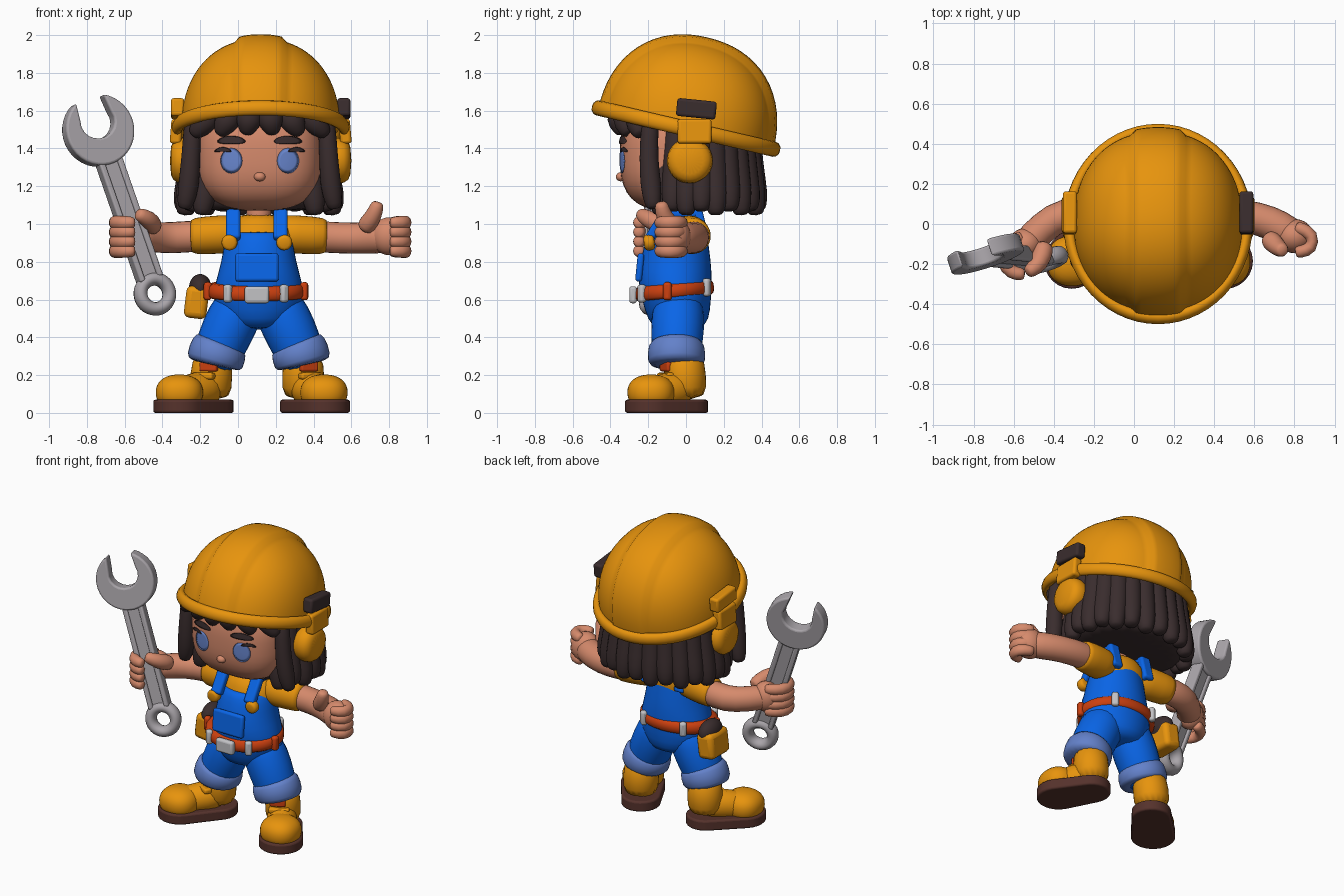
import bpy, bmesh, math
from mathutils import Vector, Matrix

cube = bpy.data.objects.get("Cube")
if cube:
    bpy.data.objects.remove(cube, do_unlink=True)

MATS = {}
for key, col in {"yellow": (.8, .295, .004), "denim blue": (.003, .14, .86), "skin": (.67, .255, .15),
                 "dark hair": (.042, .026, .027), "steel": (.4, .375, .4), "light metal": (.54, .54, .56),
                 "cuff blue": (.125, .22, .59), "belt red": (.61, .052, .005), "sole brown": (.092, .032, .025),
                 "eye blue": (.14, .24, .62)}.items():
    m = bpy.data.materials.new(key)
    m.use_nodes = True
    m.diffuse_color = (*col, 1)
    m.node_tree.nodes["Principled BSDF"].inputs["Base Color"].default_value = (*col, 1)
    MATS[key] = m

CX = .11  # body centre line
SIDES = (("right", -1), ("left", 1))


def finish(name, bm, mat, sub=0, bevel=0):
    bmesh.ops.recalc_face_normals(bm, faces=bm.faces)
    me = bpy.data.meshes.new(name)
    bm.to_mesh(me)
    bm.free()
    ob = bpy.data.objects.new(name, me)
    bpy.context.collection.objects.link(ob)
    me.materials.append(MATS[mat])
    if bevel:
        b = ob.modifiers.new("bevel", 'BEVEL')
        b.width, b.segments, b.limit_method = bevel, 3, 'ANGLE'
    if sub:
        ob.modifiers.new("smooth", 'SUBSURF').levels = sub
        ob.modifiers["smooth"].render_levels = sub
    for p in me.polygons:
        p.use_smooth = True
    if bevel:
        bpy.ops.object.select_all(action='DESELECT')
        ob.select_set(True)
        bpy.context.view_layer.objects.active = ob
        bpy.ops.object.shade_smooth_by_angle(angle=math.radians(40))
    return ob


def skin(name, rings, mat, sub=1):
    """Bridge rings of points and cap both ends."""
    bm = bmesh.new()
    loops = [[bm.verts.new(p) for p in r] for r in rings]
    n = len(loops[0])
    for a, b in zip(loops, loops[1:]):
        for i in range(n):
            bm.faces.new((a[i], a[(i + 1) % n], b[(i + 1) % n], b[i]))
    bm.faces.new(loops[0])
    bm.faces.new(loops[-1])
    return finish(name, bm, mat, sub)


def loft(name, secs, mat, n=20, tilt=0):
    """Stack of flat ellipses (x, y, z, rx, ry)."""
    turns = [math.tau * i / n for i in range(n)]
    return skin(name, [[(x + rx * math.cos(a), y + ry * math.sin(a), z + tilt * ry * math.sin(a))
                        for a in turns] for x, y, z, rx, ry in secs], mat)


def tube(name, pts, mat, cap=.5, n=12):
    """Round limb through (x, y, z, radius) points."""
    ps = [Vector(p[:3]) for p in pts]
    rs = [p[3] for p in pts]
    d0, d1 = (ps[0] - ps[1]).normalized(), (ps[-1] - ps[-2]).normalized()
    if cap:
        ps = [ps[0] + d0 * rs[0] * cap] + ps + [ps[-1] + d1 * rs[-1] * cap]
        rs = [rs[0] * .65] + rs + [rs[-1] * .65]
    whole = (ps[-1] - ps[0]).normalized()
    ref = Vector((0, 1, 0)) if abs(whole.z) > .7 else Vector((0, 0, 1))
    rings = []
    for i, (p, r) in enumerate(zip(ps, rs)):
        t = (ps[min(i + 1, len(ps) - 1)] - ps[max(i - 1, 0)]).normalized()
        s = t.cross(ref).normalized()
        u = s.cross(t)
        rings.append([p + r * (math.cos(a) * s + math.sin(a) * u)
                      for a in (math.tau * k / n for k in range(n))])
    return skin(name, rings, mat)


def ball(name, loc, rad, mat, power=2.0, seg=32):
    bm = bmesh.new()
    bmesh.ops.create_uvsphere(bm, u_segments=seg, v_segments=seg // 2, radius=1)
    for v in bm.verts:
        k = sum(abs(c) ** power for c in v.co) ** (-1 / power)
        v.co = Vector(loc) + Vector([c * k * r for c, r in zip(v.co, rad)])
    return finish(name, bm, mat)


def box(name, loc, size, mat, rot=(0, 0, 0), bevel=.015, frame=Matrix()):
    bm = bmesh.new()
    bmesh.ops.create_cube(bm, size=1, matrix=Matrix.Diagonal((*size, 1)))
    ob = finish(name, bm, mat, bevel=bevel)
    ob.matrix_world = frame @ Matrix.Translation(loc) @ Matrix.LocRotScale(
        None, Matrix.Rotation(rot[2], 3, 'Z') @ Matrix.Rotation(rot[1], 3, 'Y') @ Matrix.Rotation(rot[0], 3, 'X'), None)
    return ob


def prism(name, outline, depth, mat, frame, bevel=.015):
    """Outline in local x, z with thickness along local y."""
    bm = bmesh.new()
    f = bm.faces.new([bm.verts.new((x, -depth / 2, z)) for x, z in outline])
    g = bmesh.ops.extrude_face_region(bm, geom=[f])["geom"]
    bmesh.ops.translate(bm, verts=[v for v in g if isinstance(v, bmesh.types.BMVert)], vec=(0, depth, 0))
    finish(name, bm, mat, bevel=bevel).matrix_world = frame


def torus(name, major, minor, mat, frame):
    bpy.ops.mesh.primitive_torus_add(major_radius=major, minor_radius=minor, major_segments=56, minor_segments=12)
    ob = bpy.context.object
    ob.name = name
    ob.matrix_world = frame
    ob.data.materials.append(MATS[mat])
    bpy.ops.object.shade_smooth_by_angle(angle=math.radians(60))


# Head and painted face
HC, HR, HP = Vector((CX + .005, -.065, 1.36)), (.33, .285, .29), 2.8
ball("head", HC, HR, "skin", HP, 48)
ball("nose", (HC.x, -.345, 1.25), (.03, .026, .024), "skin")
tube("neck", [(CX, -.03, .98, .07), (CX, -.03, 1.14, .07)], "skin")


def face_plate(name, cx, cz, rx, rz, mat, lift, bend=0):
    rings = []
    for k in (1, .7, .4, .05):
        ring = []
        for i in range(24):
            dx, dz = k * rx * math.cos(math.tau * i / 24), k * rz * math.sin(math.tau * i / 24)
            x, z = cx + dx, cz + dz - bend * (dx / rx) ** 2
            room = 1 - abs((x - HC.x) / HR[0]) ** HP - abs((z - HC.z) / HR[2]) ** HP
            ring.append((x, HC.y - HR[1] * max(room, 0) ** (1 / HP) - lift, z))
        rings.append(ring)
    skin(name, rings, mat, 0)


for side, s in SIDES:
    face_plate(side + "_eye", HC.x + s * .15, 1.335, .058, .067, "eye blue", .005)
    face_plate(side + "_lashes", HC.x + s * .195, 1.395, .045, .012, "dark hair", .008, .01)
    face_plate(side + "_eyebrow", HC.x + s * .15, 1.445, .075, .022, "dark hair", .008, .008)

# Hair: core mass, hanging strands, face locks and fringe
loft("hair_core", [(CX, .085, z, rx, ry) for z, rx, ry in
                   ((1.07, .34, .27), (1.09, .385, .3), (1.25, .385, .3), (1.4, .37, .3), (1.55, .36, .3))], "dark hair")
for i in range(19):
    a = math.radians(-42 + i * 264 / 18)
    low = 1.07 + .02 * (i % 2)
    tube(f"hair_strand_{i}", [(CX + .39 * k * math.cos(a), .07 + .3 * k * math.sin(a), z, r) for k, z, r in
                              ((.85, 1.52, .07), (.91, 1.3, .07), (1, 1.15, .068), (1.03, low, .05))], "dark hair")
for side, s in SIDES:
    tube(side + "_face_lock", [(HC.x + s * .355, -.19, 1.53, .05), (HC.x + s * .365, -.2, 1.35, .05),
                               (HC.x + s * .375, -.185, 1.2, .06), (HC.x + s * .395, -.175, 1.1, .045)], "dark hair")
    box(side + "_strap_clip", (HC.x + s * .335, -.245, 1.5), (.035, .06, .05), "light metal")
for i in range(6):
    u = (i - 2.5) / 2.5
    x, y = HC.x + .25 * u, .1 * u * u
    tube(f"fringe_{i}", [(x, -.33 + y, 1.6, .07), (x + .04 * u, -.365 + y, 1.54, .075),
                         (x + .09 * u, -.345 + y, 1.5 - .015 * abs(u), .045)], "dark hair")

# Helmet with raised centre band and rim, tipped back
TIP = Matrix.Translation((CX + .01, 0, 1.505)) @ Matrix.Rotation(math.radians(-13.2), 4, 'X')
bm = bmesh.new()
bmesh.ops.create_uvsphere(bm, u_segments=64, v_segments=48, radius=1, matrix=Matrix.Rotation(math.pi / 2, 4, 'Y'))
for v in bm.verts:
    k = sum(abs(c) ** 2.2 for c in v.co) ** (-1 / 2.2)
    v.co = Vector((v.co.x * k * .42, v.co.y * k * .455, v.co.z * k * .473))
    if abs(v.co.x) < .12:
        v.co.yz *= 1.048
bmesh.ops.bisect_plane(bm, geom=bm.verts[:] + bm.edges[:] + bm.faces[:], plane_co=(0, 0, .005),
                       plane_no=(0, 0, -1), clear_outer=True)
bmesh.ops.holes_fill(bm, edges=[e for e in bm.edges if e.is_boundary])
finish("helmet_dome", bm, "yellow").matrix_world = TIP
torus("helmet_rim", 1, .065, "yellow", TIP @ Matrix.Diagonal((.443, .481, .62, 1)))

# Ear protectors
for side, s in SIDES:
    x = CX + .01 + s * .425
    tube(side + "_ear_cup", [(x - s * .06, .02, 1.335, .125), (x + s * .025, .02, 1.335, .125)], "yellow", .25, 20)
    box(side + "_ear_arm", (x + s * .022, .045, 1.49), (.06, .18, .13), "yellow", (0, s * -.08, 0))
    box(side + "_ear_clip", (x + s * .015, .055, 1.61), (.07, .21, .095), "dark hair" if s > 0 else "yellow", (-.1, 0, 0))

# Shirt, overalls and belt
loft("shirt", [(CX, y, z, rx, ry) for y, z, rx, ry in
               ((-.04, .8, .17, .14), (-.03, .9, .19, .15), (-.02, .99, .18, .14), (-.02, 1.06, .1, .09))], "yellow")
loft("overalls", [(CX, y, z, rx, ry) for y, z, rx, ry in
                  ((-.04, .44, .13, .12), (-.04, .49, .2, .165), (-.05, .6, .25, .185), (-.06, .7, .23, .2),
                   (-.055, .8, .2, .19), (-.05, .9, .185, .17), (-.04, .95, .165, .155), (-.04, .96, .15, .14))], "denim blue")
box("bib_pocket", (CX - .01, -.245, .77), (.23, .035, .15), "denim blue", (-.1, 0, 0))
loft("belt", [(CX - .015, -.062, z, rx, rx - .05) for z, rx in
              ((.605, .24), (.61, .265), (.685, .262), (.69, .23))], "belt red", 28, .09)
box("belt_buckle", (CX - .01, -.28, .625), (.13, .04, .09), "light metal")
for i, deg in enumerate((-125, -55, -10, 55, 125, 190)):
    a = math.radians(deg)
    box(f"belt_loop_{i}", (CX - .015 + .26 * math.cos(a), -.062 + .21 * math.sin(a), .648 + .02 * math.sin(a)),
        (.04, .045, .095), "belt red" if i in (2, 5) else "light metal", (0, 0, a))
box("tool_pouch", (-.22, .02, .585), (.12, .2, .17), "yellow", (0, .12, 0), .03)
ball("pouch_flap", (-.2, .02, .66), (.06, .1, .075), "dark hair")
for side, s in SIDES:
    x = CX - .01 + s * .125
    for name, y0, y1 in (("front", -.2, -.1), ("back", .1, .06)):
        box(f"{side}_{name}_strap", (x, (y0 + y1) / 2, .995), (.075, .05, .18), "denim blue",
            (math.atan2(y0 - y1, .16), 0, 0))
    box(side + "_shoulder_strap", (x, -.02, 1.055), (.075, .17, .04), "denim blue")
    tube(side + "_strap_button", [(CX - .01 + s * .145, -.175, .905, .045), (CX - .01 + s * .145, -.215, .9, .045)], "yellow", .2)

# Legs, cuffs and boots; the right foot turns out further
for side, s in SIDES:
    def at(x, y, z, *r):
        return (CX + s * x, y, z, *r)
    heel, toe = (.235, .345) if s > 0 else (.255, .42)
    mid = (heel + toe) / 2
    tube(side + "_leg", [at(.1, -.04, .57, .145), at(.165, -.045, .44, .148), at(.225, -.05, .3, .135)], "denim blue")
    tube(side + "_cuff", [at(.2, -.05, .375, .125), at(.205, -.05, .365, .152), at(.235, -.05, .265, .158),
                          at(.238, -.05, .25, .13)], "cuff blue", 0, 20)
    tube(side + "_boot_shaft", [at(.235, -.015, .32, .11), at(heel, -.005, .2, .113), at(heel, 0, .06, .118)], "yellow", 0, 16)
    tube(side + "_boot_instep", [at(heel + .01, -.03, .13, .1), at(mid + .01, -.11, .115, .1), at(toe, -.18, .105, .085)], "yellow")
    ball(side + "_boot_toe", at(toe, -.185, .108), (.125, .125, .095), "yellow", 2.3)
    box(side + "_boot_tongue", at(.265, -.105, .245), (.1, .035, .05), "belt red", (0, 0, s * .45), .01)
    box(side + "_boot_strap", at(heel + .04, -.105, .195), (.13, .05, .035), "yellow", (0, 0, s * .5), .012)
    bm = bmesh.new()
    for x, y, r in ((heel, -.005, .122), (toe, -.185, .138)):
        for z in (0, .07):
            for k in range(24):
                a = math.tau * k / 24
                bm.verts.new(at(x + r * math.cos(a), y + r * math.sin(a), z))
    bmesh.ops.convex_hull(bm, input=bm.verts[:])
    bmesh.ops.dissolve_limit(bm, angle_limit=.02, verts=bm.verts[:], edges=bm.edges[:])
    finish(side + "_sole", bm, "sole brown", bevel=.012)
    tube(side + "_sleeve", [at(.08, 0, .95, .1), at(.2, .02, .945, .105), at(.355, .04, .935, .1),
                            at(.36, .04, .935, .08)], "yellow", 0, 16)

# Left arm and fist with raised thumb
tube("left_arm", [(.4, .04, .935, .088), (.55, .045, .925, .085), (.68, .01, .925, .087), (.78, -.05, .93, .09)], "skin")
ball("left_palm", (.8, -.06, .935), (.095, .085, .1), "skin")
tube("left_thumb", [(.68, -.08, .99, .055), (.72, -.12, 1.045, .045), (.737, -.13, 1.1, .038)], "skin")
# Right arm and gripping hand
tube("right_arm", [(-.18, .04, .94, .088), (-.35, .06, .925, .087), (-.46, -.02, .93, .082), (-.54, -.11, .935, .083)], "skin")
ball("right_palm", (-.54, -.1, .94), (.085, .08, .1), "skin")
tube("right_thumb", [(-.45, -.12, .99, .055), (-.47, -.2, 1.025, .048), (-.52, -.235, 1.05, .038)], "skin")
for i in range(4):
    z = .857 + i * .05
    tube(f"left_finger_{i}", [(.82, -.02, z, .037), (.895, -.05, z, .038), (.89, -.125, z, .038), (.82, -.14, z, .034)], "skin")
    tube(f"right_finger_{i}", [(-.57, -.07, z, .037), (-.65, -.11, z, .038), (-.66, -.19, z, .038),
                               (-.61, -.245, z, .038), (-.56, -.25, z, .034)], "skin")

# Wrench: open jaw, recessed handle and ring end
ring_c, head_c = Vector((-.44, -.18, .63)), Vector((-.74, -.15, 1.495))
Z = (head_c - ring_c).normalized()
Y = Z.cross(Vector((.95, .31, 0))).normalized()
X = Y.cross(Z)
FRAME = Matrix((X, Y, Z)).transposed().to_4x4()
FRAME.translation = ring_c
L = (head_c - ring_c).length
jaw = [(.19 * math.cos(math.radians(d)), L + .19 * math.sin(math.radians(d))) for d in range(115, 426, 10)]
jaw += [(.095 * math.cos(math.radians(d)), L + .045 + .09 * math.sin(math.radians(d))) for d in range(20, -201, -20)]
prism("wrench_jaw", jaw, .09, "steel", FRAME, .012)
box("wrench_handle", (0, 0, L / 2 - .03), (.12, .05, L - .22), "steel", frame=FRAME)
for side, s in SIDES:
    box(side + "_handle_rail", (s * .052, 0, L / 2 - .03), (.032, .08, L - .22), "steel", frame=FRAME, bevel=.01)
torus("wrench_ring", .08, .036, "steel", FRAME @ Matrix.Rotation(math.pi / 2, 4, 'X') @ Matrix.Diagonal((1, 1, 1.25, 1)))
